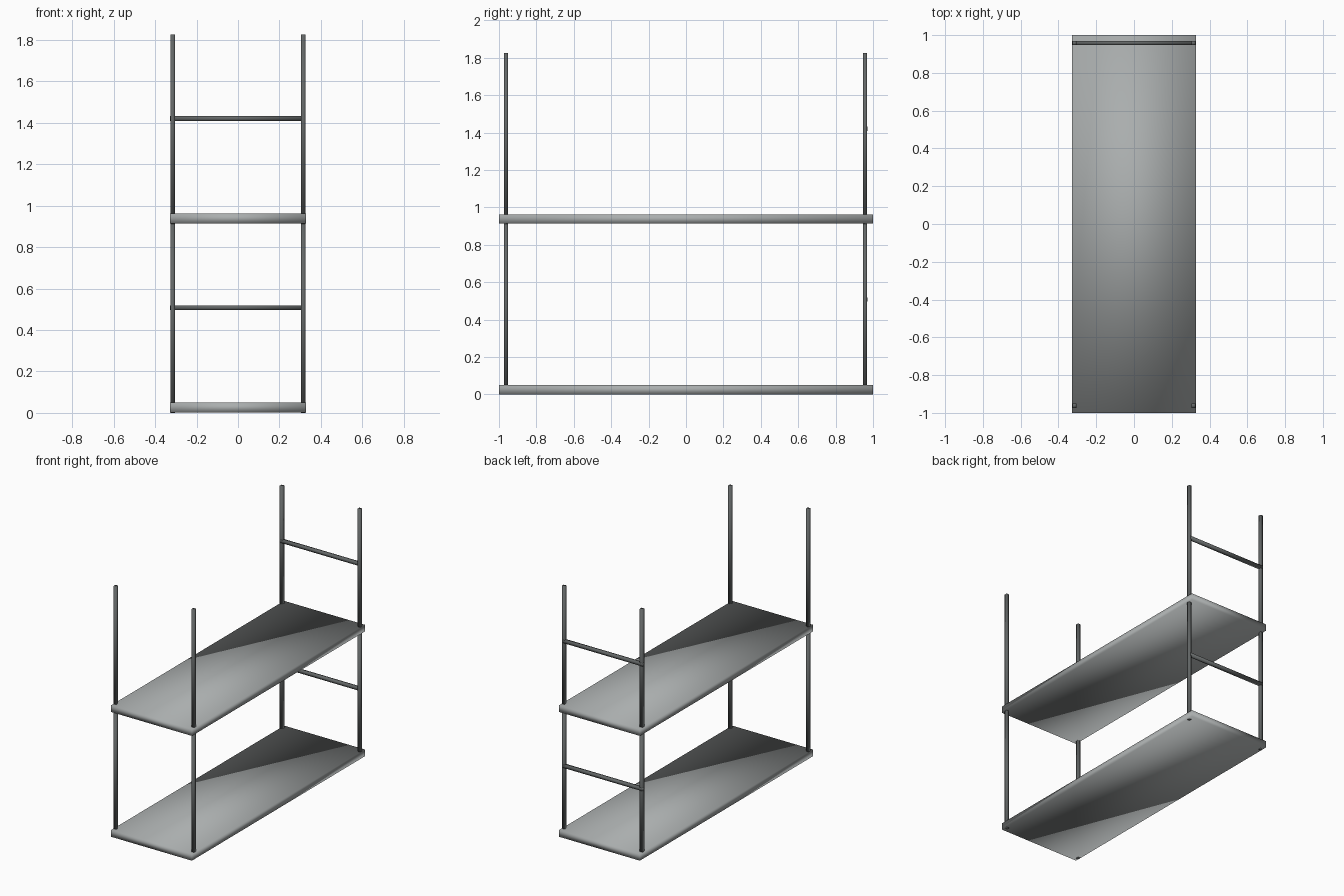
import bpy
import bmesh

default = bpy.data.objects.get("Cube")
if default:
    bpy.data.objects.remove(default, do_unlink=True)


def make_material(name, rgb):
    mat = bpy.data.materials.new(name)
    mat.use_nodes = True
    colour = (*rgb, 1.0)
    mat.diffuse_color = colour
    mat.node_tree.nodes["Principled BSDF"].inputs["Base Color"].default_value = colour
    return mat


shelf_grey = make_material("shelf grey", (0.40, 0.42, 0.42))
frame_grey = make_material("frame dark grey", (0.125, 0.135, 0.135))


def box(name, low, high, mat):
    """Soft-shaded box between two corners, each side split along a diagonal."""
    bm = bmesh.new()
    bmesh.ops.create_cube(bm, size=1)
    corners = [v for v in bm.verts if v.co.x * v.co.y * v.co.z > 0]
    bmesh.ops.connect_verts(bm, verts=corners)
    for v in bm.verts:
        v.co = [lo if c < 0 else hi for c, lo, hi in zip(v.co, low, high)]
    for f in bm.faces:
        f.smooth = True
    mesh = bpy.data.meshes.new(name)
    bm.to_mesh(mesh)
    bm.free()
    mesh.materials.append(mat)
    obj = bpy.data.objects.new(name, mesh)
    bpy.context.collection.objects.link(obj)
    return obj


HALF_WIDTH = 0.327
TIER = 0.9125
BOARD = 0.05
BAR = 0.011          # half thickness of posts and rungs
POST_X = 0.315
POST_Y = {"front": -0.962, "back": 0.958}

# Two identical stacked tiers: a board, four posts and one rung at the back
for level, tier in enumerate(("lower", "upper")):
    base = level * TIER
    box(f"{tier}_shelf", (-HALF_WIDTH, -1, base + 0.001),
        (HALF_WIDTH, 1, base + BOARD), shelf_grey)

    for end, y in POST_Y.items():
        for side, x in (("left", POST_X), ("right", -POST_X)):
            box(f"{tier}_{end}_{side}_post", (x - BAR, y - BAR, base),
                (x + BAR, y + BAR, base + TIER), frame_grey)

    rung_z = base + 0.508
    rung_y = POST_Y["back"] + 0.001
    box(f"{tier}_back_rung", (-HALF_WIDTH, rung_y - BAR - 0.001, rung_z - BAR),
        (POST_X, rung_y + BAR, rung_z + BAR), frame_grey)
